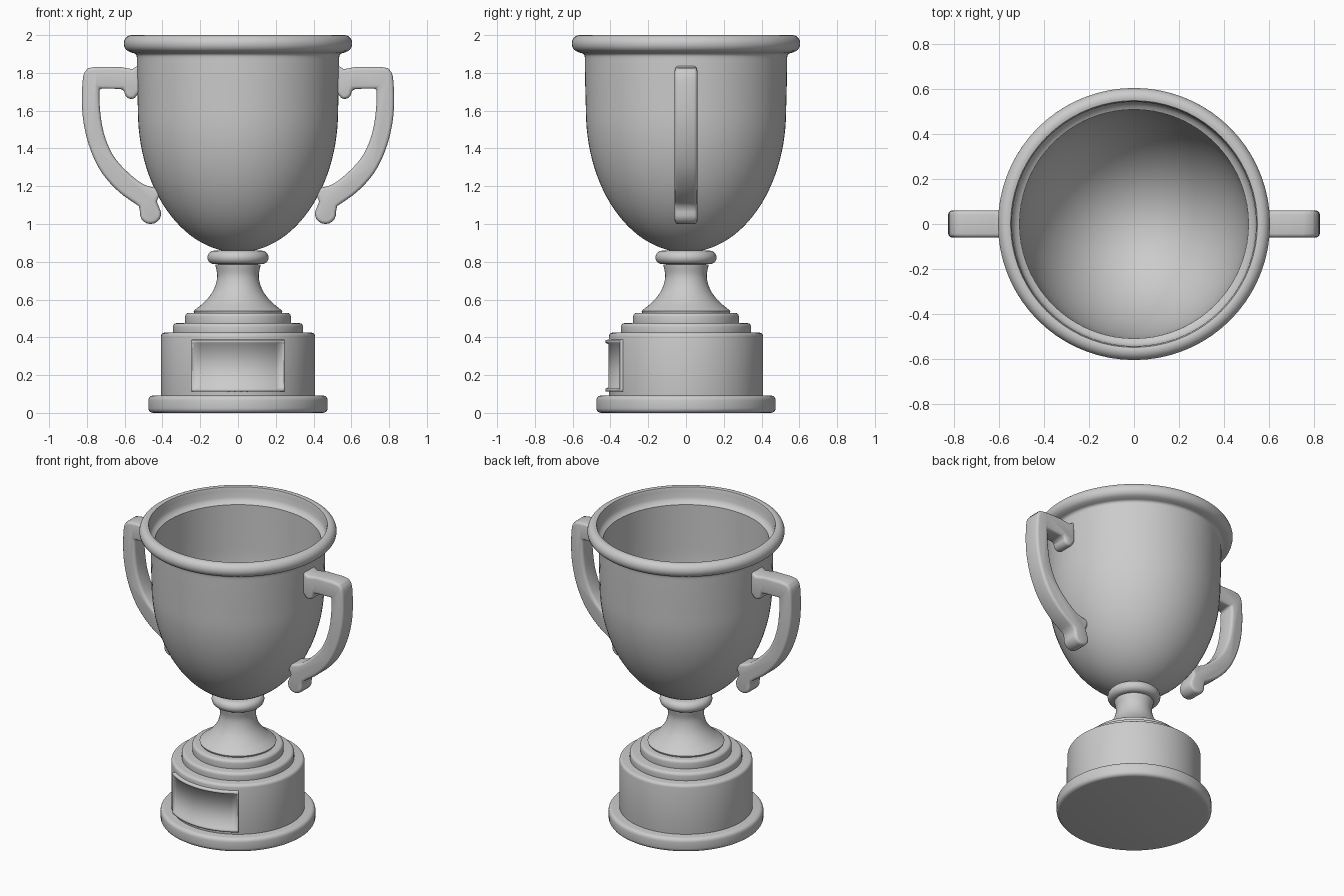
import bpy, bmesh, math
from mathutils import Vector

cube = bpy.data.objects.get("Cube")
if cube:
    bpy.data.objects.remove(cube, do_unlink=True)

metal = bpy.data.materials.new("grey_metal")
metal.use_nodes = True
GREY = (0.6, 0.6, 0.6, 1)
metal.diffuse_color = GREY
metal.node_tree.nodes["Principled BSDF"].inputs["Base Color"].default_value = GREY


def finish(name, bm, angle=40, bevel=0, recalc=True):
    if recalc:
        bmesh.ops.recalc_face_normals(bm, faces=bm.faces)
    mesh = bpy.data.meshes.new(name)
    bm.to_mesh(mesh)
    bm.free()
    mesh.materials.append(metal)
    ob = bpy.data.objects.new(name, mesh)
    bpy.context.collection.objects.link(ob)
    bpy.ops.object.select_all(action='DESELECT')
    bpy.context.view_layer.objects.active = ob
    ob.select_set(True)
    if bevel:
        mod = ob.modifiers.new("Bevel", 'BEVEL')
        mod.width, mod.segments, mod.limit_method = bevel, 3, 'ANGLE'
        mod.angle_limit = math.radians(50)
        bpy.ops.object.modifier_apply(modifier=mod.name)
    bpy.ops.object.shade_smooth_by_angle(angle=math.radians(angle))
    return ob


def lathe(name, profile, steps=72):
    bm = bmesh.new()
    verts = [bm.verts.new((r, 0, z)) for r, z in profile]
    edges = [bm.edges.new(pair) for pair in zip(verts, verts[1:])]
    bmesh.ops.spin(bm, geom=verts + edges, cent=(0, 0, 0), axis=(0, 0, 1),
                   angle=math.tau, steps=steps)
    bmesh.ops.remove_doubles(bm, verts=bm.verts, dist=0.0002)
    return finish(name, bm)


def smooth_path(points, n=6):
    """Catmull-Rom curve through the points."""
    p = [Vector(q) for q in points]
    p = [2 * p[0] - p[1]] + p + [2 * p[-1] - p[-2]]
    out = []
    for a, b, c, d in zip(p, p[1:], p[2:], p[3:]):
        for i in range(n):
            t = i / n
            out.append(0.5 * (2 * b + (c - a) * t + (2 * a - 5 * b + 4 * c - d) * t * t
                              + (3 * b - a - 3 * c + d) * t ** 3))
    return out + [p[-2]]


def arc(cx, cz, rx, rz, start, end, n):
    return [(cx + rx * math.cos(math.radians(start + (end - start) * i / n)),
             cz + rz * math.sin(math.radians(start + (end - start) * i / n)))
            for i in range(n + 1)]


def disc(radius, low, high, b=0.02):
    """Profile of a round plate with softened edges."""
    return ([(0, low)] + arc(radius - b, low + b, b, b, -90, 0, 4)
            + arc(radius - b, high - b, b, b, 0, 90, 4) + [(0, high)])


# Stepped plinth
lathe("base_plate", disc(0.475, 0, 0.092, 0.025))
lathe("plinth", disc(0.408, 0.06, 0.425, 0.02))
lathe("lower_step", disc(0.345, 0.40, 0.475))
lathe("upper_step", disc(0.28, 0.45, 0.53))

# Flared stem with its collar
flare = smooth_path([(0.235, 0.54), (0.175, 0.59), (0.13, 0.65), (0.11, 0.72), (0.12, 0.785)])
lathe("stem", [(0, 0.51), (0.225, 0.51)] + [tuple(v) for v in flare] + [(0, 0.80)])
lathe("collar", [(0, 0.787)] + arc(0.126, 0.823, 0.036, 0.036, -90, 90, 10) + [(0, 0.859)])

# Hollow bowl, from the outer bottom over the rolled rim to the inner bottom
bowl = [(0, 0.85)] + arc(0, 1.6, 0.53, 0.75, -82, 0, 24)
bowl += [(0.534, 1.75), (0.536, 1.87)] + arc(0.556, 1.885, 0.02, 0.02, 180, 90, 4)
bowl += arc(0.563, 1.955, 0.042, 0.045, -70, 110, 14)
bowl += [(0.543, 1.975), (0.542, 1.93), (0.53, 1.905), (0.509, 1.895), (0.507, 1.75)]
bowl += arc(0, 1.6, 0.505, 0.71, 0, -90, 24)
lathe("bowl", bowl)

# Handles: the side outline is thickened across y, then its edges are rounded
outer = smooth_path([(0.795, 1.825), (0.82, 1.78), (0.826, 1.64), (0.815, 1.52), (0.78, 1.39),
                     (0.72, 1.27), (0.63, 1.17), (0.525, 1.095)], 4)
inner = smooth_path([(0.40, 1.185), (0.50, 1.21), (0.595, 1.285), (0.665, 1.37),
                     (0.71, 1.48), (0.73, 1.60), (0.735, 1.718)], 4)
outline = [(0.52, 1.845), (0.56, 1.82), (0.63, 1.832), (0.75, 1.832)]
outline += [tuple(v) for v in outer]
outline += arc(0.463, 1.054, 0.056, 0.054, 10, -190, 10)
outline += [(0.43, 1.12)] + [tuple(v) for v in inner] + [(0.61, 1.715)]
outline += arc(0.565, 1.70, 0.036, 0.038, 0, -120, 6) + [(0.52, 1.70)]
for name, side in (("left_handle", 1), ("right_handle", -1)):
    bm = bmesh.new()
    face = bm.faces.new([bm.verts.new((side * x, -0.06, z)) for x, z in outline])
    grown = bmesh.ops.extrude_face_region(bm, geom=[face])["geom"]
    moved = [g for g in grown if isinstance(g, bmesh.types.BMVert)]
    bmesh.ops.translate(bm, verts=moved, vec=(0, 0.12, 0))
    finish(name, bm, 45, 0.018)

# Curved front plaque: raised frame around a sunken panel
SIDE, FRAME, PANEL = 0.39, 0.427, 0.411
rim = [(0, SIDE), (0.004, FRAME), (0.018, FRAME), (0.026, PANEL)]


def stations(low, high, extra):
    near = [(low + d, r) for d, r in rim]
    far = [(high - d, r) for d, r in reversed(rim)]
    a, b = near[-1][0], far[0][0]
    return near + [(a + (b - a) * i / (extra + 1), PANEL) for i in range(1, extra + 1)] + far


columns, rows = stations(-0.62, 0.62, 14), stations(0.11, 0.39, 0)
bm = bmesh.new()
grid = []
for z, rz in rows:
    line = []
    for a, ra in columns:
        r = SIDE if SIDE in (rz, ra) else max(rz, ra)
        line.append(bm.verts.new((r * math.sin(a), -r * math.cos(a), z)))
    grid.append(line)
for low, high in zip(grid, grid[1:]):
    for i in range(len(low) - 1):
        bm.faces.new((low[i], low[i + 1], high[i + 1], high[i]))
finish("front_plaque", bm, 100, recalc=False)
